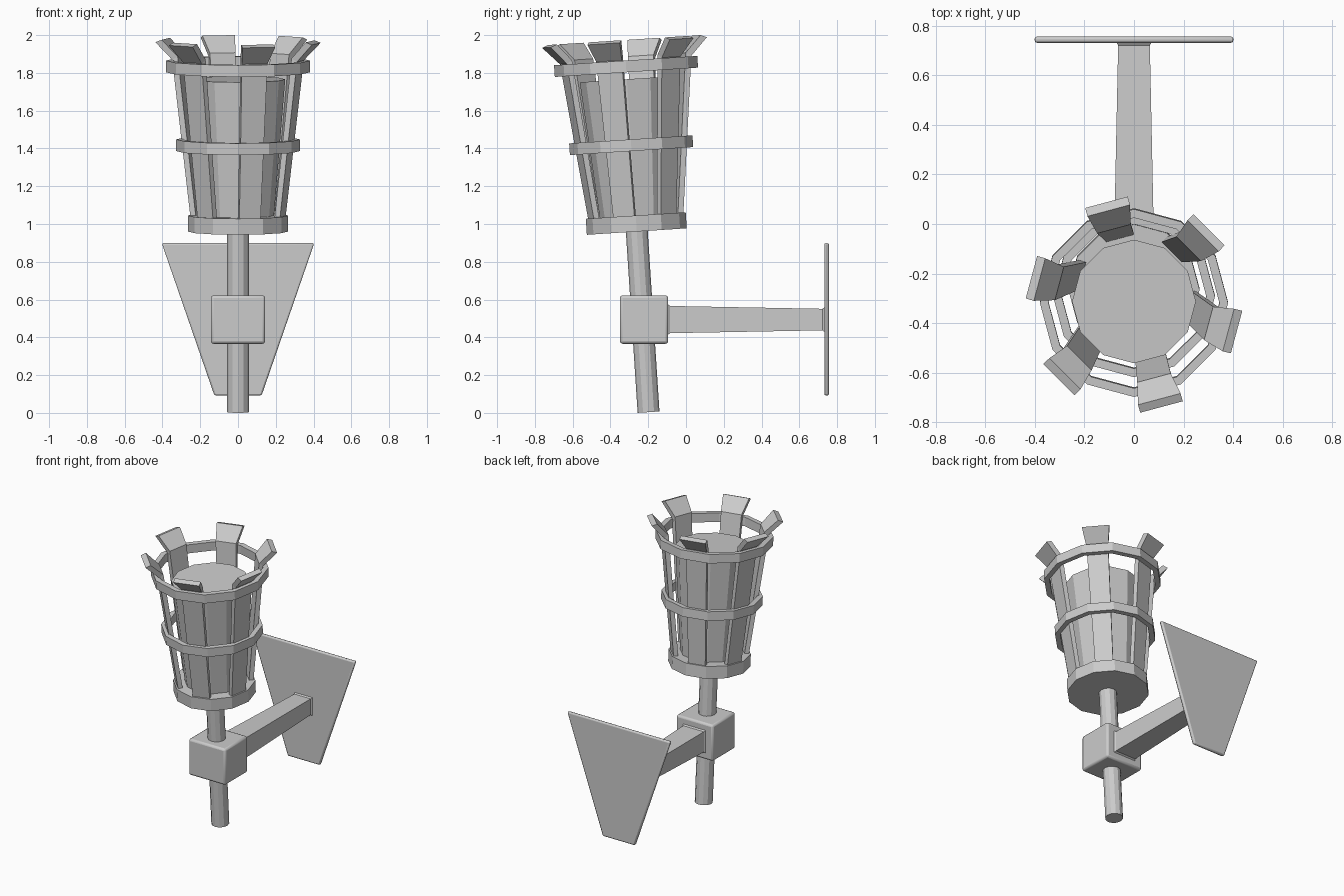
import bpy, bmesh
from math import sin, cos, pi, radians
from mathutils import Matrix, Vector

if "Cube" in bpy.data.objects:
    bpy.data.objects.remove(bpy.data.objects["Cube"])

# Torch axis: leans forward around its foot
TILT = Matrix.Translation((0, -0.198, 0)) @ Matrix.Rotation(0.065, 4, 'X')
SIDES = 12


def make(name, verts, faces, matrix=None, bevel=0, segments=2):
    mesh = bpy.data.meshes.new(name)
    bm = bmesh.new()
    vs = [bm.verts.new(v) for v in verts]
    for f in faces:
        bm.faces.new([vs[i] for i in f])
    bmesh.ops.recalc_face_normals(bm, faces=bm.faces)
    if matrix:
        bm.transform(matrix)
    bm.to_mesh(mesh)
    bm.free()
    ob = bpy.data.objects.new(name, mesh)
    bpy.context.collection.objects.link(ob)
    if bevel:
        mod = ob.modifiers.new("Bevel", 'BEVEL')
        mod.width, mod.segments = bevel, segments
    return ob


def loft(name, rings, closed=False, **kw):
    """Skin a list of equal-length vertex loops; cap the ends unless closed."""
    n, m = len(rings[0]), len(rings)
    verts = [v for r in rings for v in r]
    faces = [(i * n + j, i * n + (j + 1) % n,
              (i + 1) % m * n + (j + 1) % n, (i + 1) % m * n + j)
             for i in range(m if closed else m - 1) for j in range(n)]
    if not closed:
        faces += [tuple(range(n)), tuple(range((m - 1) * n, m * n))]
    return make(name, verts, faces, **kw)


def circle(r, z):
    return [(r * cos(2 * pi * k / SIDES), r * sin(2 * pi * k / SIDES), z)
            for k in range(SIDES)]


# Tilted shaft, basket floor and fuel core
loft("shaft", [circle(0.058, 0.004), circle(0.058, 0.98)], matrix=TILT)
loft("basket_floor", [circle(0.265, 0.962), circle(0.265, 1.047)], matrix=TILT)
loft("fuel_core", [circle(0.19, 1.04), circle(0.25, 1.77)], matrix=TILT)

# Hoops around the slats
for name, r, s in (("middle_hoop", 0.327, 1.42), ("top_hoop", 0.38, 1.838)):
    lo, hi, inner = s - 0.031, s + 0.031, r - 0.035
    loft(name, [circle(r, lo), circle(r, hi), circle(inner, hi), circle(inner, lo)],
         closed=True, matrix=TILT)

# Six slats with flared tips: (outer r, z, inner r, z, half width)
SLAT = [(0.245, 1.035, 0.215, 1.035, 0.058),
        (0.342, 1.872, 0.312, 1.890, 0.070),
        (0.429, 1.965, 0.395, 1.978, 0.089)]
for k in range(6):
    rings = [[(ro, -w, zo), (ro, w, zo), (ri, w, zi), (ri, -w, zi)]
             for ro, zo, ri, zi, w in SLAT]
    loft(f"slat_{k + 1}", rings,
         matrix=TILT @ Matrix.Rotation(radians(45 + 60 * k), 4, 'Z'))


# Wall bracket: clamp block and tapered arm, built as rectangles along y
def rect(y, hx, hz, z=0.494):
    return [(-hx, y, z - hz), (hx, y, z - hz), (hx, y, z + hz), (-hx, y, z + hz)]


block = loft("clamp_block", [rect(-0.35, 0.144, 0.128), rect(-0.094, 0.144, 0.128)],
             bevel=0.014)
arm = loft("bracket_arm", [rect(-0.10, 0.092, 0.084), rect(-0.084, 0.081, 0.072),
                           rect(0.722, 0.064, 0.057), rect(0.735, 0.073, 0.066)])

# Trapezoid wall plate
outline = [(-0.125, 0.092), (0.125, 0.092), (0.404, 0.899), (-0.404, 0.899)]
plate = loft("wall_plate", [[(x, y, z) for x, z in outline] for y in (0.732, 0.757)],
             bevel=0.009)

# Soft edges on the bevelled bracket parts
for ob in (block, plate):
    bpy.ops.object.select_all(action='DESELECT')
    ob.select_set(True)
    bpy.context.view_layer.objects.active = ob
    bpy.ops.object.shade_smooth_by_angle(angle=radians(50))
